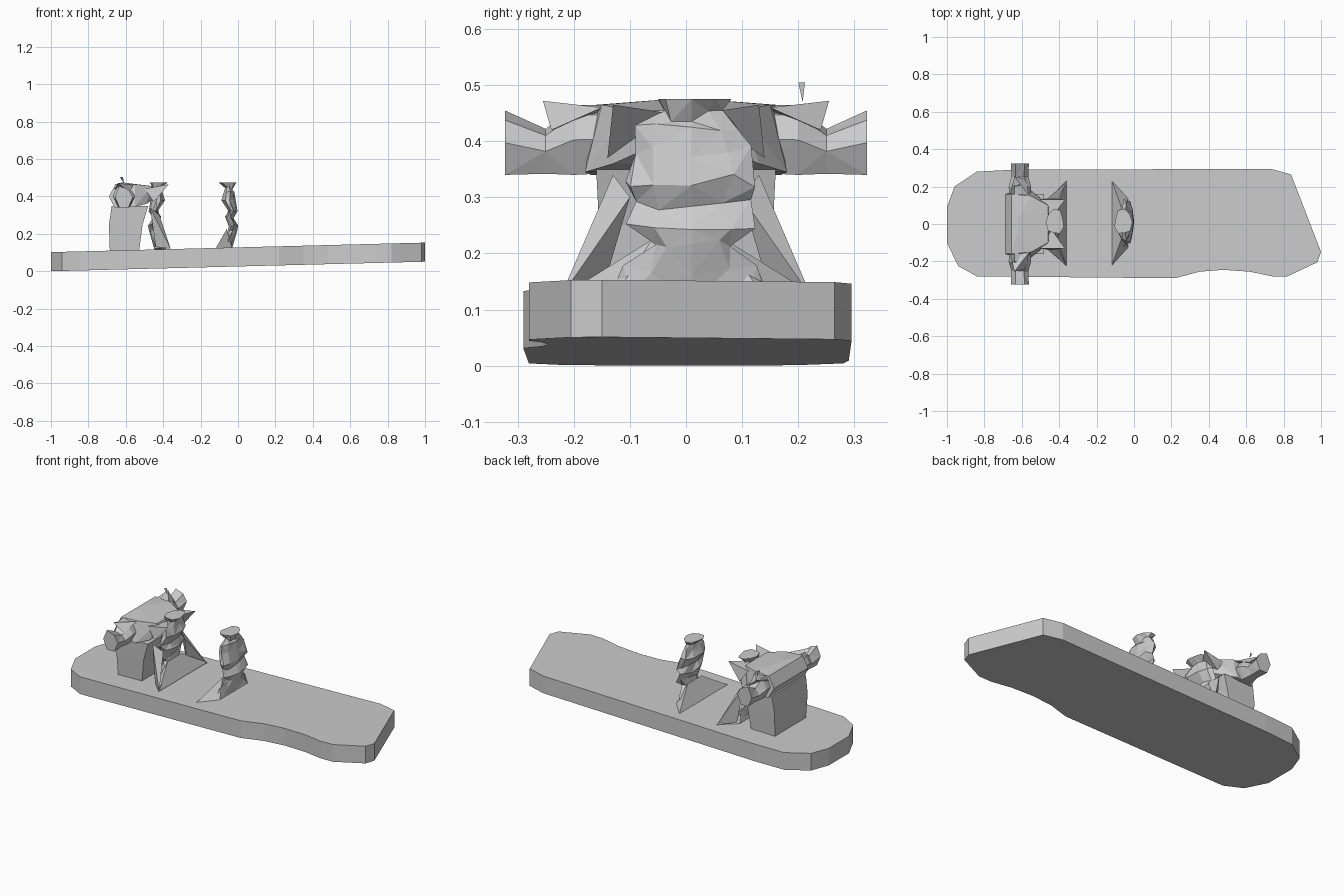
import bpy, bmesh, math, random

if "Cube" in bpy.data.objects:
    bpy.data.objects.remove(bpy.data.objects["Cube"])

random.seed(4)
GREY = (0.6, 0.6, 0.6, 1)
grey = bpy.data.materials.new("plain grey")
grey.use_nodes = True
grey.diffuse_color = GREY
grey.node_tree.nodes["Principled BSDF"].inputs["Base Color"].default_value = GREY


def add_object(name, bm):
    bmesh.ops.recalc_face_normals(bm, faces=bm.faces)
    mesh = bpy.data.meshes.new(name)
    bm.to_mesh(mesh)
    bm.free()
    mesh.materials.append(grey)
    obj = bpy.data.objects.new(name, mesh)
    bpy.context.collection.objects.link(obj)
    return obj


def loft(name, rings, triangles=False):
    """Skin a list of equal-sized point rings and cap both ends."""
    bm = bmesh.new()
    loops = [[bm.verts.new(p) for p in ring] for ring in rings]
    n = len(loops[0])
    for a, b in zip(loops, loops[1:]):
        for i in range(n):
            j = (i + 1) % n
            bm.faces.new((a[i], a[j], b[j], b[i]))
    bm.faces.new(loops[0][::-1])
    bm.faces.new(loops[-1])
    if triangles:
        bmesh.ops.triangulate(bm, faces=bm.faces)
    return add_object(name, bm)


def hull(name, points):
    bm = bmesh.new()
    for p in points:
        bm.verts.new(p)
    bmesh.ops.convex_hull(bm, input=bm.verts)
    return add_object(name, bm)


def deck(x):
    """Height of the sloping top of the slab."""
    return 0.1275 + 0.0255 * x


# Tilted base slab with a rounded left end and a wavy front edge
outline = [(-1, .09), (-.96, .2), (-.84, .28), (-.65, .29), (.73, .295),
           (.84, .265), (1, -.15), (.98, -.205), (.82, -.28), (.74, -.28),
           (.62, -.255), (.48, -.245), (.35, -.255), (.22, -.29),
           (-.84, -.28), (-.94, -.225), (-1, -.1)]
loft("base_slab", [[(x, y, deck(x) - t) for x, y in outline] for t in (.102, 0)])

# Two jagged upright shells that mirror each other: z, x min, x max, half width
PROFILE = [(.12, -.1, -.03, .17), (.17, -.085, -.02, .12), (.215, -.06, -.005, .075),
           (.25, -.05, 0, .12), (.285, -.07, -.02, .105), (.33, -.055, 0, .13),
           (.38, -.09, -.01, .125), (.425, -.075, -.02, .1), (.445, -.07, -.03, .055),
           (.475, -.11, -.01, .07)]
SIDES = 9
shell = []
for z, x0, x1, w in PROFILE:
    ring = []
    for k in range(SIDES):
        a = math.tau * k / SIDES
        r = random.uniform(.8, 1.05)
        ring.append(((x0 + x1) / 2 + (x1 - x0) / 2 * r * math.cos(a),
                     .01 + w * r * math.sin(a),
                     z + random.uniform(-.012, .012) * (z < .46)))
    shell.append(ring)
MIRROR_X = -.24
for name, flip in (("right", False), ("left", True)):
    def place(p):
        return (2 * MIRROR_X - p[0], p[1], p[2]) if flip else p
    loft(name + "_jagged_shell", [[place(p) for p in ring] for ring in shell], True)
    # Sloping foot with long pointed corners
    hull(name + "_foot_ramp", [place(p) for p in (
        (-.118, -.22, .125), (-.118, .23, .125), (-.03, -.13, .12), (-.03, .14, .12),
        (-.06, -.06, .225), (-.06, .07, .225))])

# Tall block carrying the crossbar
loft("post", [[(x0, -w, z), (x1, -w, z), (x1, w, z), (x0, w, z)]
              for z, x0, x1, w in ((.1, -.685, -.53, .145), (.25, -.69, -.51, .155),
                                   (.35, -.675, -.48, .16))])

# Faceted bridge on top of the post, narrowing towards the left shell
hull("bridge", [(x, s * y, z) for s in (-1, 1) for x, y, z in (
    (-.69, .16, .4), (-.66, .17, .34), (-.655, .16, .465), (-.55, .18, .345),
    (-.55, .15, .465), (-.49, .13, .36), (-.46, .1, .455), (-.62, .03, .475),
    (-.43, .04, .4))])

# Pair of six-sided arms with raised, flared tips
ARM = [(.1, .055, .345, .465), (.2, .06, .34, .465), (.25, .045, .342, .422),
       (.323, .048, .34, .455)]
for name, side in (("back", 1), ("front", -1)):
    rings = []
    for y, r, low, high in ARM:
        mid = (low + high) / 2
        rings.append([(-.61 + u * r, side * y, mid + v * (high - low) / 2)
                      for u, v in ((-1, 0), (-.5, -1), (.5, -1), (1, 0), (.5, .7), (-.5, 1))])
    loft(name + "_arm", rings, True)
    # Ragged shards around the shoulder
    hull(name + "_shoulder_shard", [(-.66, side * .16, .44), (-.58, side * .24, .42),
                                    (-.64, side * .255, .472), (-.56, side * .15, .46)])
    hull(name + "_inner_shard", [(-.5, side * .13, .44), (-.44, side * .03, .45),
                                 (-.37, side * .13, .465), (-.45, side * .14, .37)])
    # Thin blade hanging beside the left shell
    hull(name + "_side_blade", [(-.36, side * .225, .12), (-.44, side * .15, .13),
                                (-.47, side * .13, .34), (-.42, side * .1, .3)])

# Small floating splinter above the back arm
hull("splinter", [(-.625, .2, .505), (-.615, .212, .505), (-.61, .208, .47), (-.63, .207, .5)])
